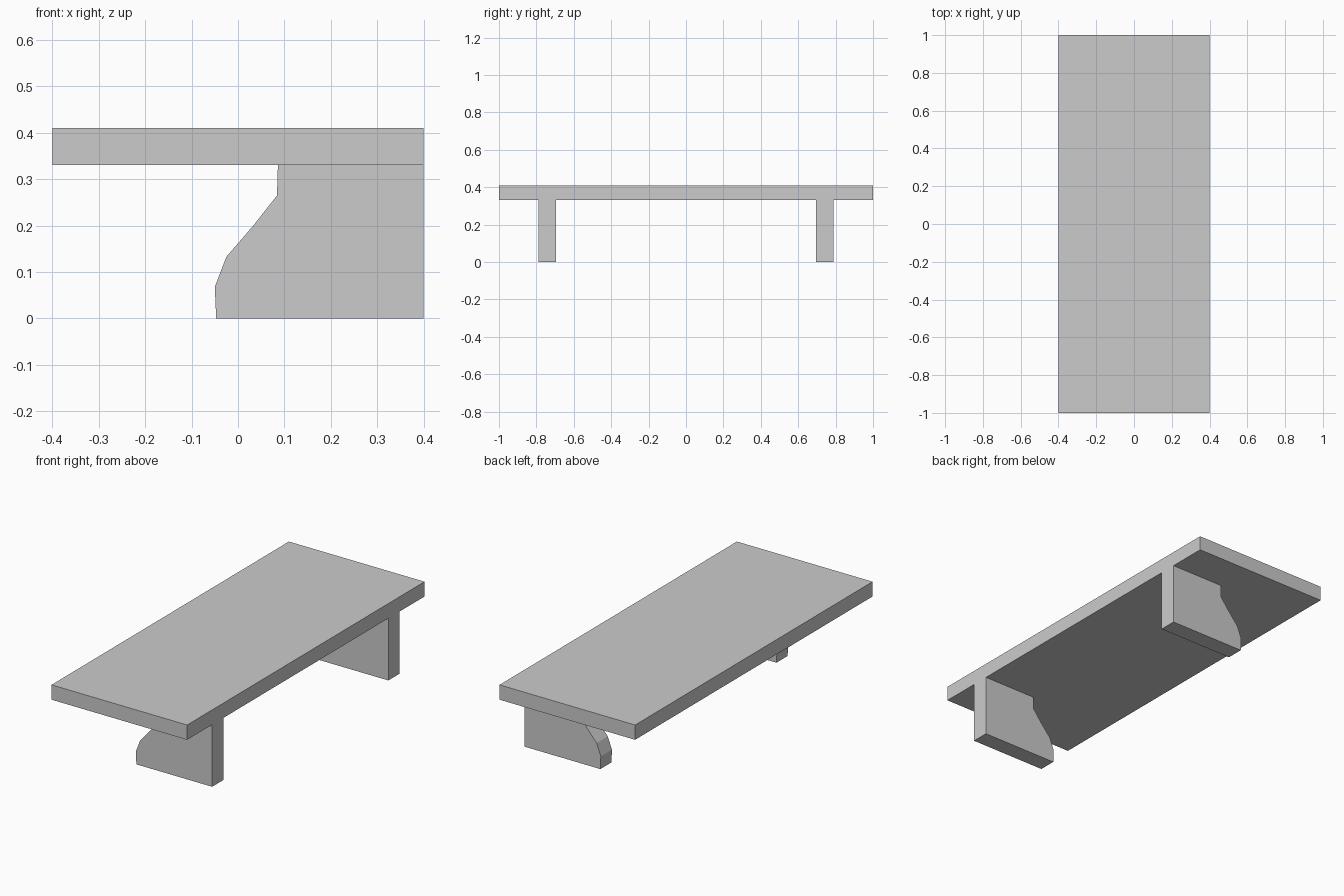
import bpy
import bmesh

if "Cube" in bpy.data.objects:
    bpy.data.objects.remove(bpy.data.objects["Cube"])

TOP_Z, UNDER_Z = 0.41, 0.331


def extrude_profile(name, profile, y0, y1):
    """Solid from an (x, z) profile swept along y."""
    bm = bmesh.new()
    face = bm.faces.new([bm.verts.new((x, y0, z)) for x, z in profile])
    swept = bmesh.ops.extrude_face_region(bm, geom=[face], use_keep_orig=True)
    verts = [g for g in swept["geom"] if isinstance(g, bmesh.types.BMVert)]
    bmesh.ops.translate(bm, verts=verts, vec=(0, y1 - y0, 0))
    bmesh.ops.recalc_face_normals(bm, faces=bm.faces)
    mesh = bpy.data.meshes.new(name)
    bm.to_mesh(mesh)
    bm.free()
    obj = bpy.data.objects.new(name, mesh)
    bpy.context.collection.objects.link(obj)
    return obj


# Shelf slab
extrude_profile("shelf_board",
                [(-0.4, UNDER_Z), (0.4, UNDER_Z), (0.4, TOP_Z), (-0.4, TOP_Z)],
                -1.0, 1.0)

# Two curved-front supports, flush with the right edge of the slab
support = [(0.4, 0), (0.4, UNDER_Z), (0.086, UNDER_Z), (0.084, 0.265),
           (0.033, 0.2), (-0.025, 0.133), (-0.05, 0.068), (-0.047, 0)]
for name, y in (("front_support", -0.742), ("back_support", 0.742)):
    extrude_profile(name, support, y - 0.047, y + 0.047)
